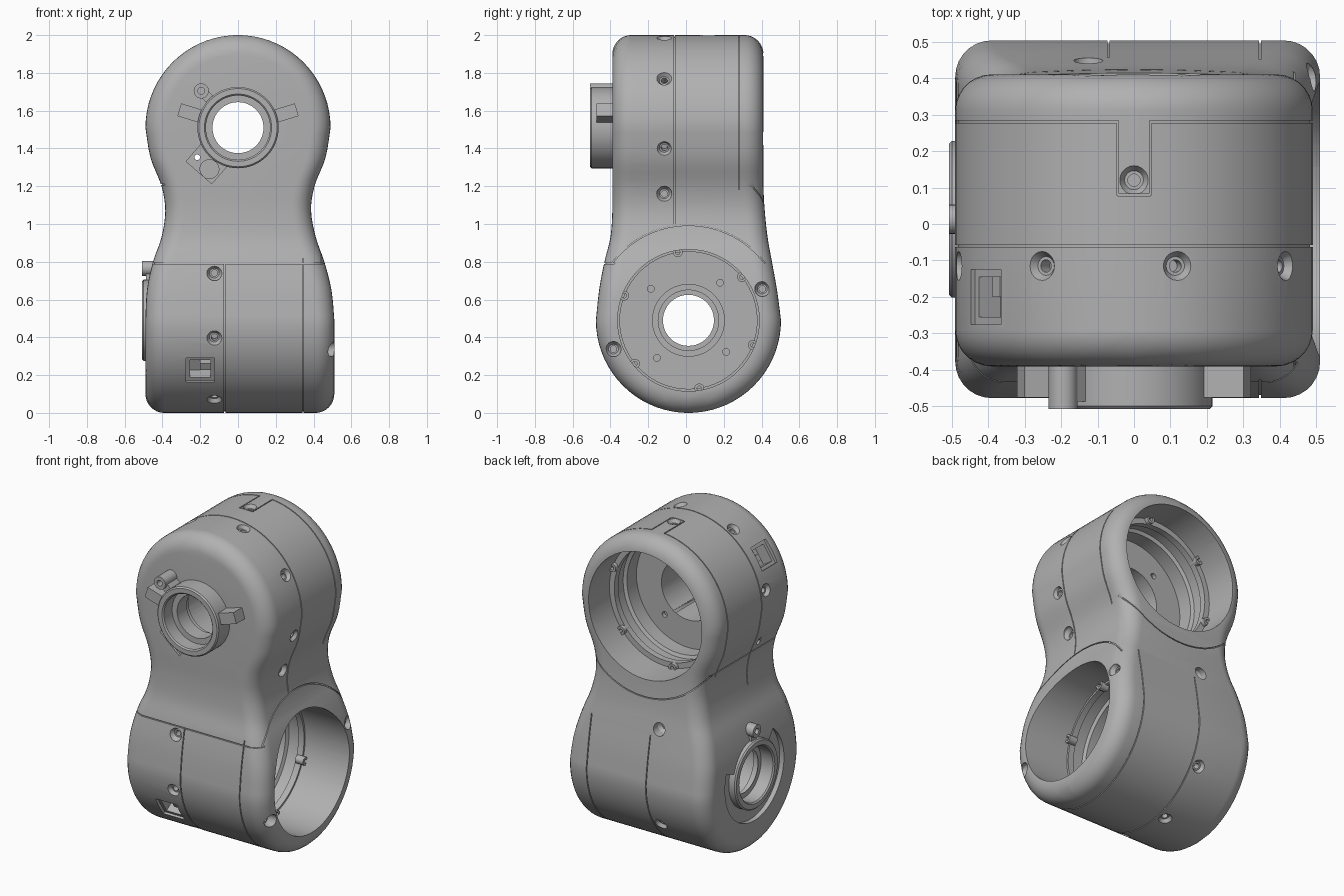
import bpy, bmesh, math
from mathutils import Matrix, Vector

if "Cube" in bpy.data.objects:
    bpy.data.objects.remove(bpy.data.objects["Cube"])

grey = bpy.data.materials.new("housing_grey")
grey.use_nodes = True
grey.diffuse_color = (0.44, 0.44, 0.44, 1)
grey.node_tree.nodes["Principled BSDF"].inputs["Base Color"].default_value = (0.44, 0.44, 0.44, 1)

R = 0.49                      # barrel radius
Z_LOW, Z_UP = 0.49, 1.51      # barrel centre heights
Y_LOW = 0.013
LEDGE, FLOOR, TOP = -0.2, 0.025, 0.507   # depths along each barrel


def frame(x, y, z, pos):
    m = Matrix((x, y, z)).transposed().to_4x4()
    m.translation = pos
    return m


def make(name, bm, m=Matrix()):
    bmesh.ops.recalc_face_normals(bm, faces=bm.faces)
    bm.transform(m)
    mesh = bpy.data.meshes.new(name)
    bm.to_mesh(mesh)
    bm.free()
    mesh.materials.append(grey)
    ob = bpy.data.objects.new(name, mesh)
    bpy.context.scene.collection.objects.link(ob)
    return ob


def lathe(name, profile, m=Matrix(), start=0, sweep=360, steps=64):
    """Spin an (r, w) profile round local z; open profiles touch the axis."""
    bm = bmesh.new()
    rot = Matrix.Rotation(math.radians(start), 3, 'Z')
    vs = [bm.verts.new(rot @ Vector((r, 0, w))) for r, w in profile]
    es = [bm.edges.new(p) for p in zip(vs, vs[1:])]
    if profile[0][0] > 0:
        es.append(bm.edges.new((vs[-1], vs[0])))
    bmesh.ops.spin(bm, geom=vs + es, axis=(0, 0, 1), cent=(0, 0, 0),
                   angle=math.radians(sweep), steps=steps)
    bmesh.ops.remove_doubles(bm, verts=bm.verts, dist=1e-5)
    if sweep < 360:
        bmesh.ops.holes_fill(bm, edges=[e for e in bm.edges if e.is_boundary])
    return make(name, bm, m)


def box(name, lo, hi, m=Matrix()):
    bm = bmesh.new()
    bmesh.ops.create_cube(bm, size=1)
    lo, hi = Vector(lo), Vector(hi)
    for v in bm.verts:
        v.co = Vector((a * b for a, b in zip(v.co, hi - lo))) + (lo + hi) / 2
    return make(name, bm, m)


def carve(target, cutter, keep=False):
    mod = target.modifiers.new("cut", 'BOOLEAN')
    mod.operation, mod.solver, mod.object = 'DIFFERENCE', 'EXACT', cutter
    dg = bpy.context.evaluated_depsgraph_get()
    new = bpy.data.meshes.new_from_object(target.evaluated_get(dg))
    target.modifiers.clear()
    target.data = new
    if not keep:
        bpy.data.objects.remove(cutter)


# Neck outline: height, left x, right x, front y, back y
NECK = [(.49, -.49, .51, -.477, .503), (.65, -.482, .495, -.46, .482),
        (.8, -.45, .457, -.432, .455), (.93, -.405, .412, -.4, .432),
        (1.07, -.385, .387, -.39, .417), (1.2, -.405, .405, -.39, .41),
        (1.35, -.463, .463, -.39, .41), (1.51, -.49, .49, -.39, .41)]


def outline(i, t):
    p = [Vector(NECK[min(max(i + k, 0), len(NECK) - 1)]) for k in (-1, 0, 1, 2)]
    return (2 * p[1] + t * (p[2] - p[0]) + t * t * (2 * p[0] - 5 * p[1] + 4 * p[2] - p[3])
            + t ** 3 * (3 * p[1] - p[0] - 3 * p[2] + p[3])) / 2


def shell(name, d=0.0, n=8):
    """Two crossed rounded barrels joined by a neck, lofted upward; d shrinks it."""
    f, r = 0.1 - d, R - d
    rows = []
    arcs = [math.sin(math.pi / 2 * k / 18) for k in range(1, 18)] + [0.9996]
    for s in reversed(arcs):
        rows.append((-s * r, Z_LOW - s * r, NECK[0][1:]))
    for i in range(len(NECK) - 1):
        for k in range(4):
            row = outline(i, k / 4)
            rows.append((0, row[0], row[1:]))
    rows.append((0, Z_UP, NECK[-1][1:]))
    for s in arcs:
        rows.append((s * r, Z_UP + s * r, NECK[-1][1:]))
    bm, last = bmesh.new(), None
    for h, z, (x0, x1, y0, y1) in rows:
        tmax = math.acos(min(1, max(0, (abs(h) - r + f) / f)))
        ring = []
        for sx, sy, flip in ((1, 1, 0), (-1, 1, 1), (-1, -1, 0), (1, -1, 1)):
            ex, ey = (x1 if sx > 0 else -x0) - d, (y1 if sy > 0 else -y0) - d
            pts = []
            for k in range(n):
                t = tmax * k / (n - 1)
                if h < 0:
                    t = math.pi / 2 - t
                x, y = ex - f + f * math.cos(t), ey - f + f * math.sin(t)
                if h > 0:
                    x = math.sqrt(max(x * x - h * h, 1e-8))
                if h < 0:
                    rho = r - f + f * math.sin(t)
                    y = math.sqrt(max(rho * rho - h * h, 1e-8)) + sy * Y_LOW
                pts.append((sx * x, sy * y, z))
            if (h < 0) != bool(flip):
                pts.reverse()
            ring += [bm.verts.new(p) for p in pts]
        if last:
            for a in range(len(ring)):
                b = (a + 1) % len(ring)
                bm.faces.new((last[a], last[b], ring[b], ring[a]))
        else:
            bm.faces.new(ring)
        last = ring
    bm.faces.new(last)
    return make(name, bm)


housing = shell("housing")
core = shell("groove_core", 0.008)

# Local frames: w (local z) points out through each hub
UPPER = frame((1, 0, 0), (0, 0, 1), (0, -1, 0), (0, 0, Z_UP))
LOWER = frame((0, 1, 0), (0, 0, -1), (-1, 0, 0), (0, Y_LOW, Z_LOW))
SCREW = [(0, -.07), (.017, -.07), (.017, -.022), (.026, -.022), (.04, 0), (.04, .06), (0, .06)]


def radial(m, ang, w, r):
    """Frame on the barrel wall with z pointing outward and x along the axis."""
    a = math.radians(ang)
    out = Vector((math.cos(a), math.sin(a), 0))
    return m @ frame((0, 0, 1), out.cross((0, 0, 1)), out, out * r + Vector((0, 0, w)))


def turned(m, ang):
    return m @ Matrix.Rotation(math.radians(ang), 4, 'Z')


def groove(cutter):
    """Engrave only the skin where the cutter passes through it."""
    carve(cutter, core, keep=True)
    carve(housing, cutter)


def line(lo, hi, m):
    groove(box("groove", lo, hi, m))


G = 0.003   # half width of a groove


def build_unit(tag, m, cap, mouth, bore, seam, seam_end, lug, ears, side_screws):
    # Main seam, shoulder line and the arc where the neck meets the open end
    line((-.7, seam_end, seam - G), (.7, .6, seam + G), m)
    line((-.7, -.3 - G, mouth + .06), (0, -.3 + G, cap - .04), m)
    arc = R + .015
    groove(lathe("groove", [(arc - G, -.6), (arc + G, -.6), (arc + G, -.3), (arc - G, -.3)],
                 m, 217, 106, 32))
    # Open motor cavity with a ledge, an undercut and the hub bore
    carve(housing, lathe("cavity", [(0, FLOOR), (.365, FLOOR), (.365, -.07), (.385, -.08),
                                    (.385, -.15), (.363, -.16), (.363, LEDGE),
                                    (bore, LEDGE), (bore, -.8), (0, -.8)], m))
    carve(housing, lathe("bore", [(0, FLOOR - .1), (.19, FLOOR - .1), (.19, .7), (0, .7)], m))
    # Countersunk screws round the wall and on the neck
    for ang, r, drop in side_screws + [(32, R, 0), (76, R, 0), (121, R, 0), (169, R, 0),
                                       (0, .39, .35), (180, .455, -.25)]:
        place = radial(m, ang, seam + .055, r) @ Matrix.Translation((0, drop, 0))
        carve(housing, lathe("screw", SCREW, place, steps=20))
    # Rectangular connector port
    port = radial(m, 147, .2, R)
    carve(housing, box("port", (-.075, -.075, -.02), (.075, .075, .1), port))
    carve(housing, box("port", (-.055, -.055, -.09), (.055, .055, .1), port))
    box(tag + "_port_plug", (-.055, -.02, -.1), (0, .02, -.04), port)
    # Small holes in the cavity floor
    for k in range(4):
        place = turned(m, 40 + 90 * k) @ Matrix.Translation((.26, 0, FLOOR))
        carve(housing, lathe("hole", [(0, -.02), (.018, -.02), (.018, .025), (0, .025)],
                             place, steps=16))
    # Hub tube with stepped bore
    lathe(tag + "_hub", [(.135, cap - .07), (.16, cap - .07), (.16, cap - .12), (.215, cap - .12),
                         (.215, TOP - .008), (.207, TOP), (.178, TOP), (.17, TOP - .008),
                         (.17, TOP - .09), (.135, TOP - .09)], m)
    # Screw lug and locking ears on the hub
    place = turned(m, lug) @ Matrix.Translation((.275, 0, 0))
    lathe(tag + "_hub_lug", [(.018, TOP - .03), (.018, TOP), (.04, TOP), (.04, cap - .04),
                             (.018, cap - .04)], place, steps=24)
    box(tag + "_lug_web", (-.075, -.025, cap - .03), (-.03, .025, TOP - .02), place)
    for ang in ears:
        box(tag + "_hub_ear", (.2, -.035, cap - .04), (.325, .035, .475), turned(m, ang))
    # Threaded bosses standing on the inner ledge
    for k in range(6):
        place = turned(m, 21 + 60 * k) @ Matrix.Translation((bore - .01, 0, LEDGE))
        lathe(tag + "_ledge_boss", [(.012, .03), (.026, .03), (.026, -.025), (.012, -.025)],
              place, steps=16)


# Rear seam of each barrel, with the access tab on top
line((-.7, -.33, -.345 - G), (.7, .6, -.345 + G), LOWER)
for s in (-1, 1):
    a, b = sorted((s * .045, s * .7))
    line((a, -.33, -.28 - G), (b, .6, -.28 + G), UPPER)
    line((s * .045 - G, .3, -.28 - G), (s * .045 + G, .6, -.08), UPPER)
line((-.045, .3, -.08 - G), (.045, .6, -.08 + G), UPPER)
carve(housing, lathe("tab_screw", SCREW, radial(UPPER, 90, -.12, R), steps=20))

# Screws in the open rim of the lower barrel
for ang in (159, -23):
    place = (turned(LOWER, ang) @ Matrix.Translation((.425, 0, -.48))
             @ Matrix.Rotation(math.pi, 4, 'X'))
    carve(housing, lathe("rim_screw", SCREW, place, steps=20))

# Sunken crescent round the side hub, and the cable notch by the front hub
carve(housing, lathe("crescent", [(.205, .46), (.295, .46), (.295, .6), (.205, .6)],
                     LOWER, -20, 245, 40))
notch = turned(UPPER, 229)
carve(housing, box("notch", (.19, -.09, .375), (.315, .09, .5), notch))
carve(housing, lathe("notch_bore", [(0, .35), (.05, .35), (.05, .5), (0, .5)],
                     notch @ Matrix.Translation((.265, .03, 0)), steps=24))
carve(housing, lathe("pin_hole", [(0, -.1), (.015, -.1), (.015, .5), (0, .5)],
                     notch @ Matrix.Translation((.26, -.06, 0)), steps=12))

build_unit("upper", UPPER, .39, -.41, .397, .06, -.51, 135, (163, 17), [(-13, R, 0)])
build_unit("lower", LOWER, .49, -.51, .375, .07, -.3, 270, (), [])
bpy.data.objects.remove(core)

# Smooth shading with sharp machined edges
bpy.ops.object.select_all(action='DESELECT')
for ob in bpy.context.scene.collection.objects:
    if ob.type == 'MESH':
        ob.select_set(True)
        bpy.context.view_layer.objects.active = ob
bpy.ops.object.shade_smooth_by_angle(angle=math.radians(30))
